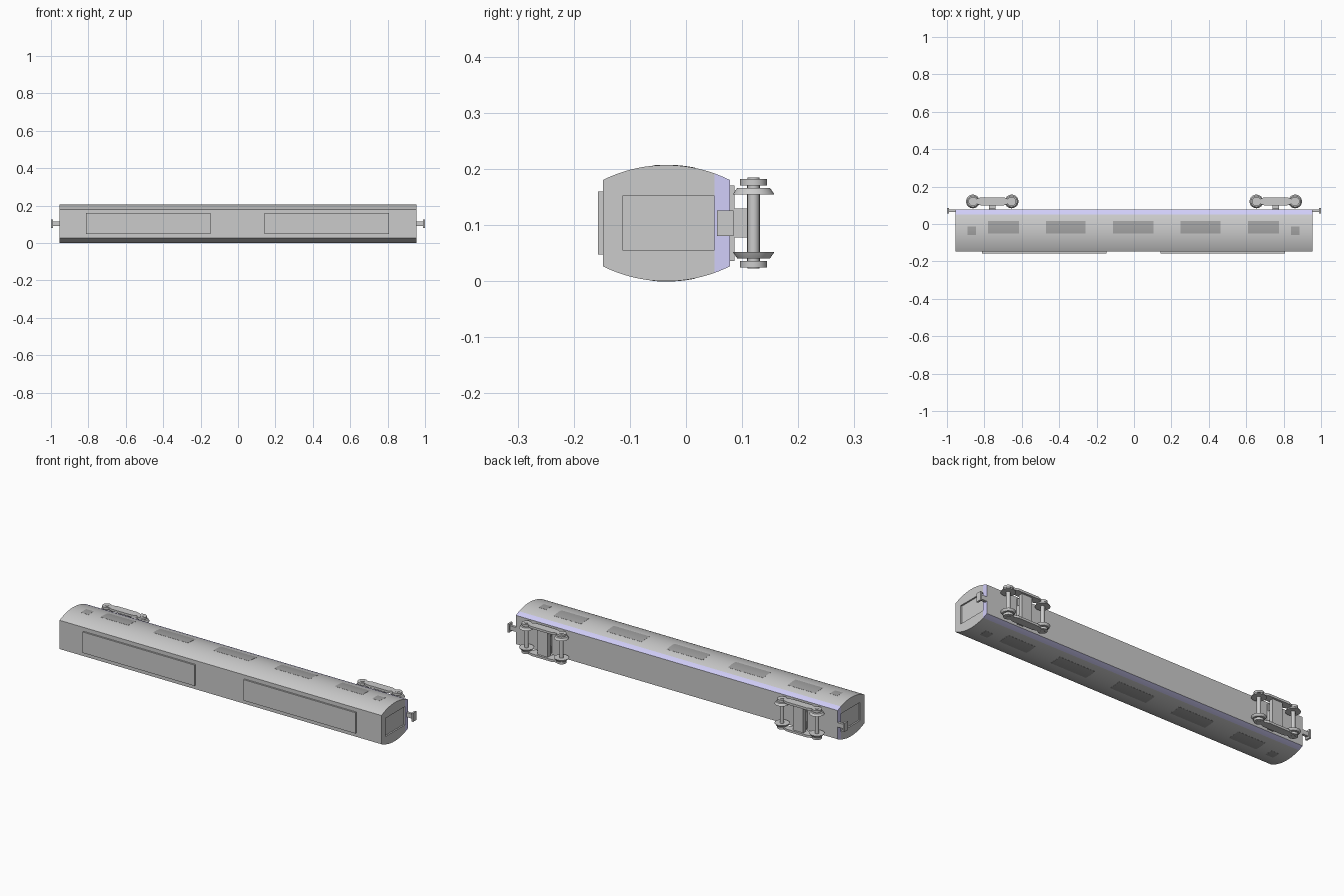
import bpy, bmesh, math
from mathutils import Matrix, Vector

if "Cube" in bpy.data.objects:
    bpy.data.objects.remove(bpy.data.objects["Cube"])

C = 0.1035           # z of the long axis (carriage lies on its side, roof towards -y)
Y0, Y1 = -0.148, 0.078
YM, HALF = (Y0 + Y1) / 2, (Y1 - Y0) / 2
SAG = 0.0265
R = (HALF ** 2 + SAG ** 2) / (2 * SAG)
L = 0.955


def material(name, rgb):
    m = bpy.data.materials.new(name)
    m.diffuse_color = (*rgb, 1)
    m.use_nodes = True
    m.node_tree.nodes["Principled BSDF"].inputs["Base Color"].default_value = m.diffuse_color
    return m


BLUE = material("stripe_blue", (0.64, 0.62, 0.95))
DARK = material("window_grey", (0.36, 0.36, 0.36))


def finish(bm, name, mats=(), smooth=True):
    bmesh.ops.recalc_face_normals(bm, faces=bm.faces)
    me = bpy.data.meshes.new(name)
    bm.to_mesh(me)
    bm.free()
    for m in mats:
        me.materials.append(m)
    ob = bpy.data.objects.new(name, me)
    bpy.context.collection.objects.link(ob)
    if smooth:
        me.shade_smooth()
        me.set_sharp_from_angle(angle=math.radians(30))
    return ob


def box(name, x, y, z):
    bm = bmesh.new()
    size = [b - a for a, b in (x, y, z)]
    mid = Vector([(a + b) / 2 for a, b in (x, y, z)])
    bmesh.ops.create_cube(bm, size=1, matrix=Matrix.Translation(mid) @ Matrix.Diagonal((*size, 1)))
    return finish(bm, name, smooth=False)


def lathe(name, x, y, profile, seg=32):
    """Round part about a z axis from (radius, z) pairs."""
    bm = bmesh.new()
    rings = [[bm.verts.new((x + r * math.cos(2 * math.pi * i / seg),
                            y + r * math.sin(2 * math.pi * i / seg), z))
              for i in range(seg)] for r, z in profile]
    for a, b in zip(rings, rings[1:]):
        for i in range(seg):
            j = (i + 1) % seg
            bm.faces.new((a[i], a[j], b[j], b[i]))
    bm.faces.new(rings[0])
    bm.faces.new(rings[-1])
    return finish(bm, name)


def prism(bm, pts, axis, a, b):
    """Extrude a closed 2D outline along x (pts are y,z) or z (pts are x,y)."""
    place = (lambda p, t: (t, *p)) if axis == 'x' else (lambda p, t: (*p, t))
    lo = [bm.verts.new(place(p, a)) for p in pts]
    hi = [bm.verts.new(place(p, b)) for p in pts]
    bm.faces.new(lo)
    bm.faces.new(hi)
    for i in range(len(pts)):
        j = (i + 1) % len(pts)
        bm.faces.new((lo[i], lo[j], hi[j], hi[i]))


def bulge(y):
    """Half width of the carriage at a given y."""
    return math.sqrt(R * R - (y - YM) ** 2) - R + C


# carriage body with bulged sides, lower band coloured
ys = [Y0 + (Y1 - Y0) * i / 24 for i in range(25)]
outline = [(y, C + bulge(y)) for y in ys] + [(y, C - bulge(y)) for y in reversed(ys)]
bm = bmesh.new()
prism(bm, outline, 'x', -L, L)
bmesh.ops.bisect_plane(bm, geom=bm.verts[:] + bm.edges[:] + bm.faces[:],
                       plane_co=(0, 0.051, 0), plane_no=(0, 1, 0))
bmesh.ops.recalc_face_normals(bm, faces=bm.faces)
for f in bm.faces:
    if f.calc_center_median().y > 0.051 and f.normal.y < 0.9:
        f.material_index = 1
grey = material("body_grey", (0.8, 0.8, 0.8))
body = finish(bm, "carriage_body", (grey, BLUE))

# recessed end doors
for s in (-1, 1):
    cut = box("end_door_cutter", sorted((s * (L - 0.008), s * (L + 0.02))),
              (-0.112, 0.05), (C - 0.049, C + 0.049))
    cut.hide_render = True
    cut.hide_set(True)
    mod = body.modifiers.new("end_door", 'BOOLEAN')
    mod.operation, mod.solver, mod.object = 'DIFFERENCE', 'EXACT', cut
bpy.context.view_layer.update()
me = bpy.data.meshes.new_from_object(body.evaluated_get(bpy.context.evaluated_depsgraph_get()))
body.modifiers.clear()
body.data = me
for ob in [o for o in bpy.data.objects if "cutter" in o.name]:
    bpy.data.objects.remove(ob)


# windows following the side curve on both sides
def window(x0, x1, y0, y1, s):
    n = 6
    yy = [y0 + (y1 - y0) * i / n for i in range(n + 1)]
    pts = [(y, C + s * (bulge(y) + 0.0006)) for y in yy]
    pts += [(y, C + s * (bulge(y) - 0.002)) for y in reversed(yy)]
    bm = bmesh.new()
    prism(bm, pts, 'x', x0, x1)
    finish(bm, "window", (DARK,))


for s in (-1, 1):
    for x, w in ((-0.698, 0.165), (-0.365, 0.21), (-0.004, 0.215), (0.356, 0.213), (0.692, 0.165)):
        window(x - w / 2, x + w / 2, -0.05, 0.016, s)
    for x in (-0.867, 0.862):
        window(x - 0.023, x + 0.023, -0.06, -0.014, s)

# roof units
for x0, x1 in ((-0.812, -0.148), (0.143, 0.807)):
    box("roof_unit", (x0, x1), (-0.157, -0.146), (C - 0.056, C + 0.056))

for s in (-1, 1):
    # coupler shank and head
    box("coupler_shank", sorted((s * 0.95, s * 0.992)), (0.064, 0.078), (C - 0.012, C + 0.012))
    box("coupler_head", sorted((s * 0.99, s)), (0.055, 0.085), (C - 0.023, C + 0.023))

    # bogie
    bx, wy, wb = s * 0.758, 0.1205, 0.1035
    box("bogie_top_plate", (bx - 0.018, bx + 0.018), (0.077, 0.086), (C - 0.067, C + 0.067))
    box("bogie_pivot", (bx - 0.018, bx + 0.018), (0.085, 0.112), (C - 0.026, C + 0.026))
    box("bogie_cross_beam", (bx - 0.03, bx + 0.03), (0.109, 0.132), (C - 0.07, C + 0.07))
    for k in (-1, 1):
        # side frame with chamfered ends
        bm = bmesh.new()
        side = [(bx - 0.085, 0.108), (bx - 0.06, 0.099), (bx + 0.06, 0.099), (bx + 0.085, 0.108),
                (bx + 0.085, 0.134), (bx + 0.06, 0.143), (bx - 0.06, 0.143), (bx - 0.085, 0.134)]
        prism(bm, side, 'z', C + k * 0.067, C + k * 0.079)
        finish(bm, "bogie_side_frame", smooth=False)
        # axle with wheels and axle boxes
        ax = bx + k * wb
        lathe("axle", ax, wy, [(0.0105, C - 0.081), (0.0105, C + 0.081)], 16)
        for q in (-1, 1):
            lathe("wheel", ax, wy, [(0.0365, C + q * 0.0515), (0.0355, C + q * 0.054),
                                    (0.029, C + q * 0.063)])
            lathe("axle_box", ax, wy, [(0.024, C + q * 0.067), (0.024, C + q * 0.079)])
